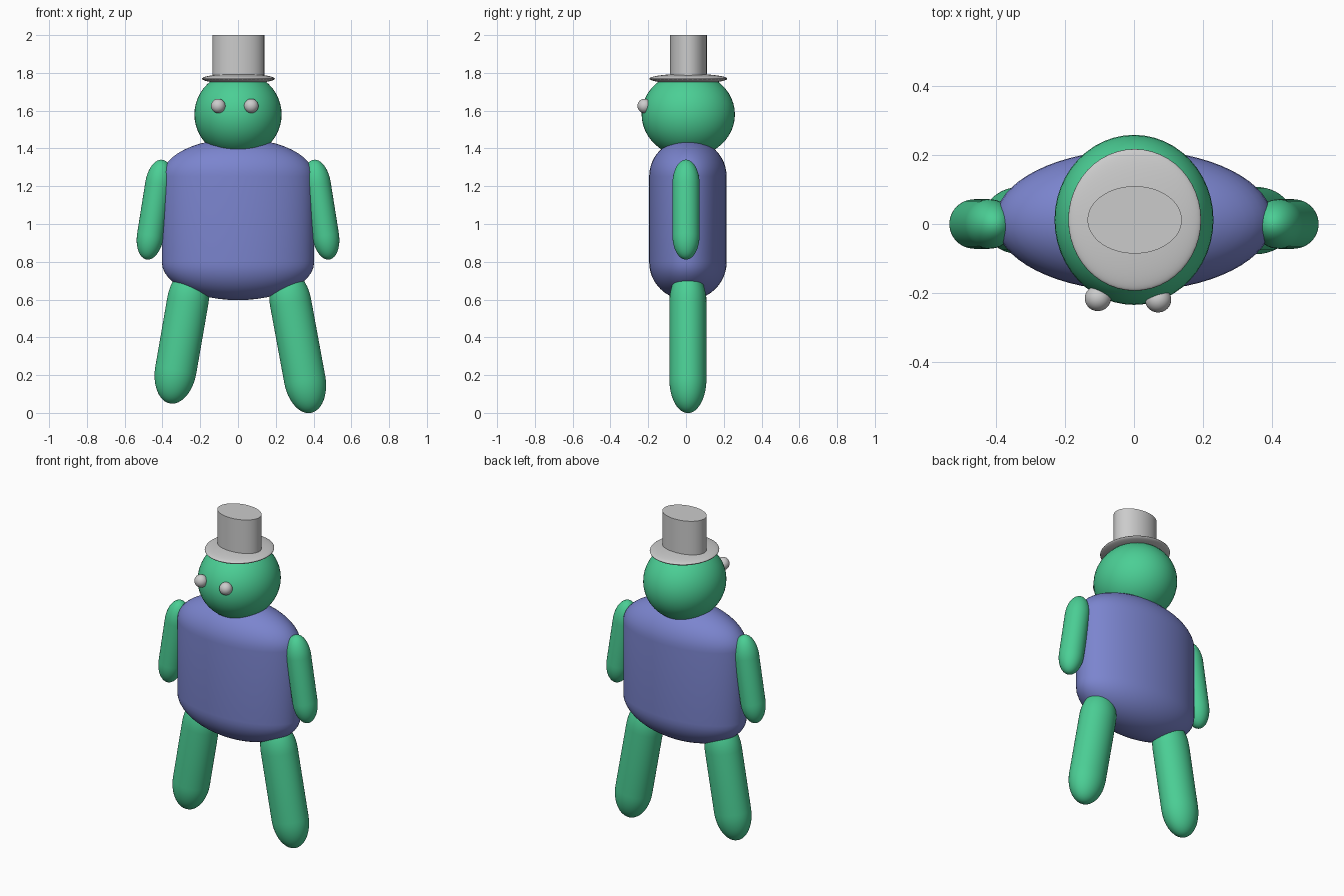
import bpy, bmesh
from math import sin, cos, pi, atan2, radians
from mathutils import Vector

if "Cube" in bpy.data.objects:
    bpy.data.objects.remove(bpy.data.objects["Cube"])


def material(name, rgb):
    m = bpy.data.materials.new(name)
    m.diffuse_color = (*rgb, 1)
    m.use_nodes = True
    m.node_tree.nodes["Principled BSDF"].inputs["Base Color"].default_value = m.diffuse_color
    return m


GREEN = material("green", (0.07, 0.62, 0.30))
PURPLE = material("purple", (0.198, 0.233, 0.62))


def finish(obj, name, mat=None):
    obj.name = name
    if mat:
        obj.data.materials.append(mat)
    bpy.ops.object.select_all(action='DESELECT')
    obj.select_set(True)
    bpy.context.view_layer.objects.active = obj
    bpy.ops.object.shade_smooth_by_angle(angle=radians(40))
    return obj


def capsule(name, bottom, top, rx, ry, cap, mat=None, segs=48, steps=12):
    """Elliptical capsule between two pole points, tilted in the x-z plane."""
    bottom, top = Vector(bottom), Vector(top)
    axis = top - bottom
    half = axis.length / 2
    # profile without poles: (radius factor, height)
    up = [(cos(a), half - cap + cap * sin(a))
          for a in (pi / 2 * i / steps for i in range(steps))]
    profile = [(r, -z) for r, z in reversed(up)] + up
    bm = bmesh.new()
    rings = [[bm.verts.new((rx * r * cos(2 * pi * k / segs),
                            ry * r * sin(2 * pi * k / segs), z))
              for k in range(segs)] for r, z in profile]
    for a, b in zip(rings, rings[1:]):
        for k in range(segs):
            n = (k + 1) % segs
            bm.faces.new((a[k], a[n], b[n], b[k]))
    for ring, z in ((rings[0], -half), (rings[-1], half)):
        pole = bm.verts.new((0, 0, z))
        for k in range(segs):
            bm.faces.new((ring[k], ring[(k + 1) % segs], pole))
    bmesh.ops.recalc_face_normals(bm, faces=bm.faces)
    mesh = bpy.data.meshes.new(name)
    bm.to_mesh(mesh)
    bm.free()
    obj = bpy.data.objects.new(name, mesh)
    bpy.context.collection.objects.link(obj)
    obj.location = (bottom + top) / 2
    obj.rotation_euler.y = atan2(axis.x, axis.z)
    return finish(obj, name, mat)


def ellipsoid(name, loc, radii, mat=None):
    bpy.ops.mesh.primitive_uv_sphere_add(segments=48, ring_count=24, location=loc)
    obj = bpy.context.object
    obj.scale = radii
    return finish(obj, name, mat)


# torso
capsule("torso", (0, 0.01, 0.597), (0, 0.01, 1.452), 0.403, 0.205, 0.20, PURPLE, segs=64)

# head and eyes
ellipsoid("head", (0, 0.012, 1.58), (0.231, 0.247, 0.226), GREEN)
ellipsoid("left_eye", (-0.105, -0.216, 1.625), (0.038, 0.037, 0.038))
ellipsoid("right_eye", (0.07, -0.220, 1.625), (0.038, 0.037, 0.038))

# hat
ellipsoid("hat_brim", (0.002, 0.012, 1.769), (0.193, 0.206, 0.026))
bpy.ops.mesh.primitive_cylinder_add(vertices=64, radius=1, depth=1, location=(0.002, 0.012, 1.885))
crown = bpy.context.object
crown.scale = (0.137, 0.098, 0.23)
finish(crown, "hat_crown")

# arms
for name, s in (("left_arm", -1), ("right_arm", 1)):
    capsule(name, (s * 0.484, 0, 0.812), (s * 0.400, 0, 1.34), 0.071, 0.072, 0.13, GREEN)

# legs, the left one raised slightly
capsule("left_leg", (-0.360, 0.01, 0.05), (-0.235, 0.01, 0.77), 0.110, 0.098, 0.18, GREEN)
capsule("right_leg", (0.386, 0.01, 0.0), (0.246, 0.01, 0.76), 0.110, 0.098, 0.18, GREEN)
